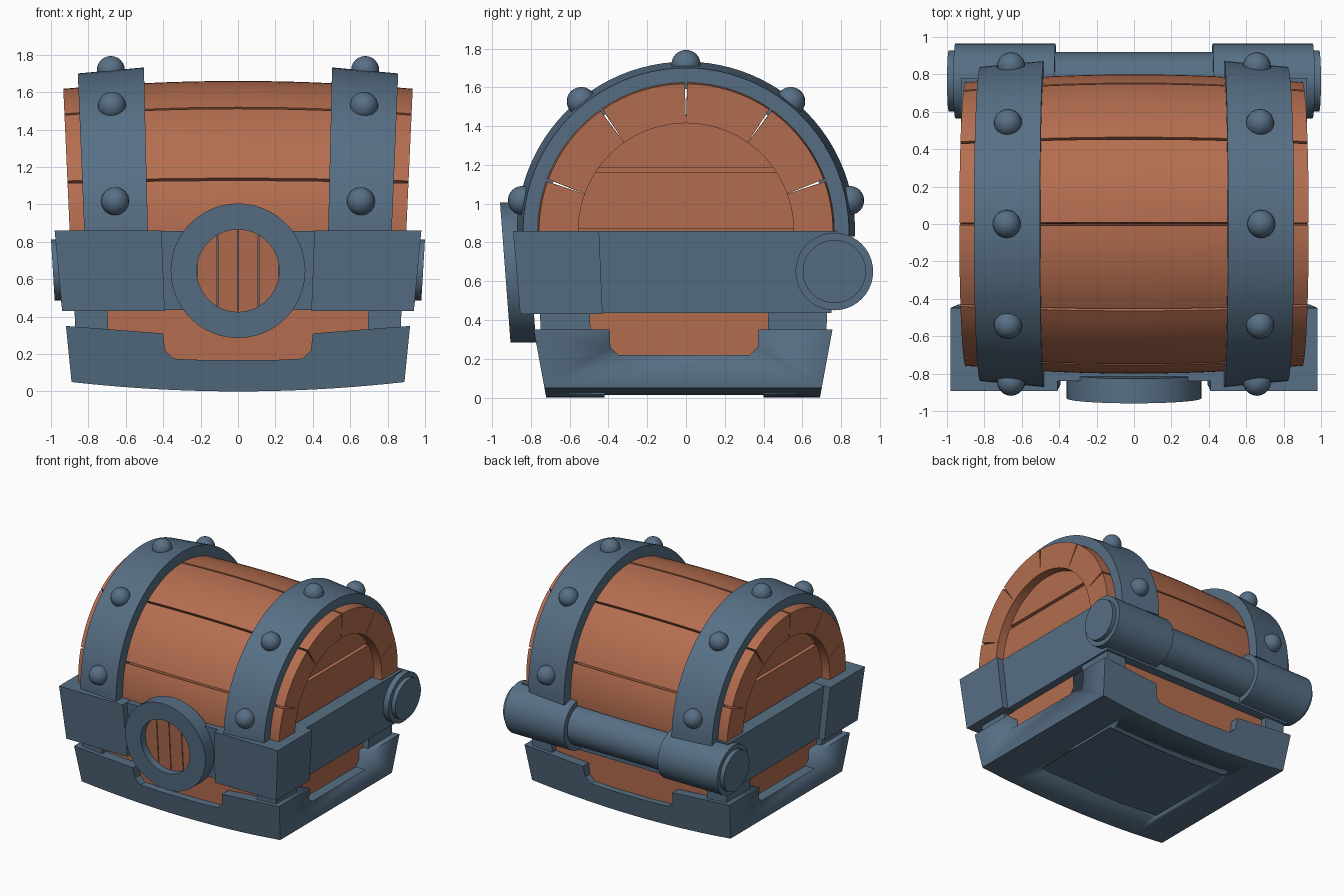
import bpy, bmesh
from math import sin, cos, pi, radians, asin

if "Cube" in bpy.data.objects:
    bpy.data.objects.remove(bpy.data.objects["Cube"])


def material(name, rgb):
    m = bpy.data.materials.new(name)
    m.diffuse_color = (*rgb, 1)
    m.use_nodes = True
    m.node_tree.nodes["Principled BSDF"].inputs["Base Color"].default_value = m.diffuse_color
    return m


WOOD = material("wood", (0.46, 0.155, 0.08))
METAL = material("metal", (0.095, 0.16, 0.235))
LID_Z = 0.86


def build(name, verts, faces, mat, warp=None, angle=35):
    """Make an object, optionally warping each vertex."""
    bm = bmesh.new()
    vs = [bm.verts.new(warp(*v) if warp else v) for v in verts]
    for f in faces:
        bm.faces.new([vs[i] for i in f])
    bmesh.ops.recalc_face_normals(bm, faces=bm.faces)
    me = bpy.data.meshes.new(name)
    bm.to_mesh(me)
    bm.free()
    me.shade_smooth()
    me.set_sharp_from_angle(angle=radians(angle))
    ob = bpy.data.objects.new(name, me)
    bpy.context.collection.objects.link(ob)
    if mat:
        me.materials.append(mat)
    return ob


def sweep(name, rings, mat, warp=None, closed=False):
    """Skin a list of equal rings; cap the ends unless closed."""
    n, m = len(rings[0]), len(rings)
    verts = [p for r in rings for p in r]
    faces = [(i * n + j, i * n + (j + 1) % n,
              (i + 1) % m * n + (j + 1) % n, (i + 1) % m * n + j)
             for i in range(m if closed else m - 1) for j in range(n)]
    if not closed:
        faces += [tuple(range(n)), tuple(range((m - 1) * n, m * n))]
    return build(name, verts, faces, mat, warp)


def prism(name, pts, axis, a, b, mat, warp=None):
    """Extrude a profile along x (points are y,z) or y (points are x,z)."""
    put = (lambda p, t: (t, p[0], p[1])) if axis == "x" else (lambda p, t: (p[0], t, p[1]))
    return sweep(name, [[put(p, t) for p in pts] for t in (a, b)], mat, warp)


def box(name, x0, x1, y0, y1, z0, z1, mat, flare=0.0, yflare=None):
    """Box that widens from the chest centre by a rate per unit height."""
    yf = flare if yflare is None else yflare

    def warp(x, y, z):
        return x * (1 + flare * (z - z0)), y * (1 + yf * (z - z0)), z
    return prism(name, [(x0, z0), (x1, z0), (x1, z1), (x0, z1)], "y", y0, y1, mat, warp)


def lid_warp(x, y, z):
    return x * (1 + 0.05 * (z - LID_Z)), y, z


def arch(name, xs, t0, t1, nt, rin, rout, mat, gap=0.0):
    """Curved slab around the lid axis, with an optional V gap at its edges."""
    rings = []
    for i in range(nt + 1):
        f = i / nt
        ti = radians(t0 + (t1 - t0) * f)
        to = radians(t0 + gap + (t1 - t0 - 2 * gap) * f)
        ring = [(x, rout(x) * cos(to), LID_Z + rout(x) * sin(to)) for x in xs]
        ring += [(x, rin * cos(ti), LID_Z + rin * sin(ti)) for x in (xs[-1], xs[0])]
        rings.append(ring)
    return sweep(name, rings, mat, lid_warp)


def cylinder(name, x0, x1, r, cy, cz, mat, n=40):
    pts = [(cy + r * cos(2 * pi * i / n), cz + r * sin(2 * pi * i / n)) for i in range(n)]
    return prism(name, pts, "x", x0, x1, mat,
                 lambda x, y, z: (x * (1 + 0.06 * (z - cz)), y, z))


def cut(ob, cutter):
    mod = ob.modifiers.new("cut", "BOOLEAN")
    mod.operation, mod.solver, mod.object = "DIFFERENCE", "EXACT", cutter
    cutter.hide_render = True
    cutter.hide_viewport = False
    bpy.context.view_layer.objects.active = ob
    bpy.ops.object.modifier_apply(modifier=mod.name)
    bpy.data.objects.remove(cutter)


# Metal base with curved underside and a notch in each side
def curve(x):
    return 0.05 * (x / 0.89) ** 2


right = [(0.92, 0.35), (0.4, 0.31), (0.39, 0.22), (0.345, 0.175), (0.17, 0.167)]
profile = [(-0.89 + 1.78 * i / 20, curve(-0.89 + 1.78 * i / 20)) for i in range(21)]
profile += right + [(-x, z) for x, z in reversed(right)]
base = prism("base", profile, "y", -0.73, 0.70, METAL,
             lambda x, y, z: (x, -0.015 + (y + 0.015) * (1 + 0.257 * (z - 0.05)), z))
cut(base, prism("side_notch_cutter", [(-0.4, 0.5), (-0.39, 0.26), (-0.35, 0.22),
                                      (0.33, 0.22), (0.37, 0.26), (0.38, 0.5)], "x", -1.2, 1.2, None))
xs = [-0.57 + 1.14 * i / 12 for i in range(13)]
cut(base, prism("bottom_recess_cutter", [(x, curve(x) + 0.012) for x in xs]
                + [(0.57, -0.1), (-0.57, -0.1)], "y", -0.42, 0.4, None))

# Wooden body and metal corner posts
box("wood_body", -0.82, 0.82, -0.69, 0.67, 0.1, 0.5, WOOD, 0.03)
for s in (-1, 1):
    box("front_post", s * 0.69, s * 0.865, -0.745, -0.49, 0.22, 0.5, METAL, 0.05)
    box("rear_post", s * 0.69, s * 0.865, 0.42, 0.72, 0.22, 0.5, METAL, 0.05)

# Wide rim around the body with heavier front corners
box("rim_band", -0.89, 0.89, -0.805, 0.75, 0.435, LID_Z - 0.002, METAL, 0.09, 0.1)
for s in (-1, 1):
    box("rim_corner", s * 0.392, s * 0.94, -0.855, -0.43, 0.43, LID_Z, METAL, 0.1)

# Lid planks, bulging in the middle
px = [-0.9 + 1.8 * i / 14 for i in range(15)]
seams = [-4, 20, 55, 90, 125, 160, 184]
for i in range(6):
    arch("lid_plank", px, seams[i], seams[i + 1], 8, 0.555,
         lambda x: 0.80 - 0.042 * (x / 0.9) ** 2, WOOD, 0.5)

# Recessed end boards inside the lid arch
R = 0.565
split = asin(0.30 / R)
split2 = asin(0.325 / R)
low = [(R * cos(split * i / 6), LID_Z + 0.012 + 0.288 * i / 6) for i in range(7)]
low += [(-y, z) for y, z in reversed(low)]
top = [(R * cos(split2 + (pi - 2 * split2) * i / 24),
        LID_Z + R * sin(split2 + (pi - 2 * split2) * i / 24)) for i in range(25)]
core = [(R * cos(pi * i / 32), LID_Z + R * sin(pi * i / 32)) for i in range(33)]
prism("lid_end_lower_board", low, "x", -0.83, 0.83, WOOD, lid_warp)
prism("lid_end_upper_board", top, "x", -0.83, 0.83, WOOD, lid_warp)
prism("lid_end_backing", core, "x", -0.79, 0.79, WOOD, lid_warp)

# Metal straps over the lid with dome rivets
for s in (-1, 1):
    arch("lid_strap", [s * 0.482, s * 0.822], -2, 182, 48, 0.73,
         lambda x: 0.872 - 0.032 * (abs(x) - 0.482) / 0.34, METAL)
    for a in (10.5, 51, 90, 129, 169.5):
        t = radians(a)
        bm = bmesh.new()
        bmesh.ops.create_uvsphere(bm, u_segments=20, v_segments=12, radius=0.075)
        me = bpy.data.meshes.new("rivet")
        bm.to_mesh(me)
        bm.free()
        me.shade_smooth()
        me.materials.append(METAL)
        ob = bpy.data.objects.new("rivet", me)
        x, y, z = lid_warp(s * 0.652, 0.858 * cos(t), LID_Z + 0.858 * sin(t))
        ob.location = (x, y, z)
        bpy.context.collection.objects.link(ob)

# Rear hinge: thin middle rod, thick barrels, end caps
HY, HZ = 0.765, 0.65
cylinder("hinge_rod", -0.5, 0.5, 0.155, HY, HZ, METAL)
for s in (-1, 1):
    cylinder("hinge_barrel", s * 0.42, s * 0.955, 0.2, HY, HZ, METAL)
    cylinder("hinge_cap", s * 0.9, s * 0.99, 0.163, HY, HZ, METAL)

# Tilted front lock ring with upright boards inside
LZ = 0.645


def tilt(x, y, z):
    return x, y - 0.075 * (z - LZ), z


rings = []
for i in range(48):
    a = 2 * pi * i / 48
    rings.append([(r * cos(a), y, LZ + r * sin(a))
                  for r, y in ((0.22, -0.80), (0.36, -0.80), (0.36, -0.932), (0.22, -0.932))])
sweep("lock_ring", rings, METAL, tilt, closed=True)
for i in range(4):
    x = -0.22 + 0.11 * i
    pts = [(x + 0.003, LZ - 0.235), (x + 0.107, LZ - 0.235),
           (x + 0.107, LZ + 0.235), (x + 0.003, LZ + 0.235)]
    prism("lock_board", pts, "y", -0.81, -0.872, WOOD, tilt)
